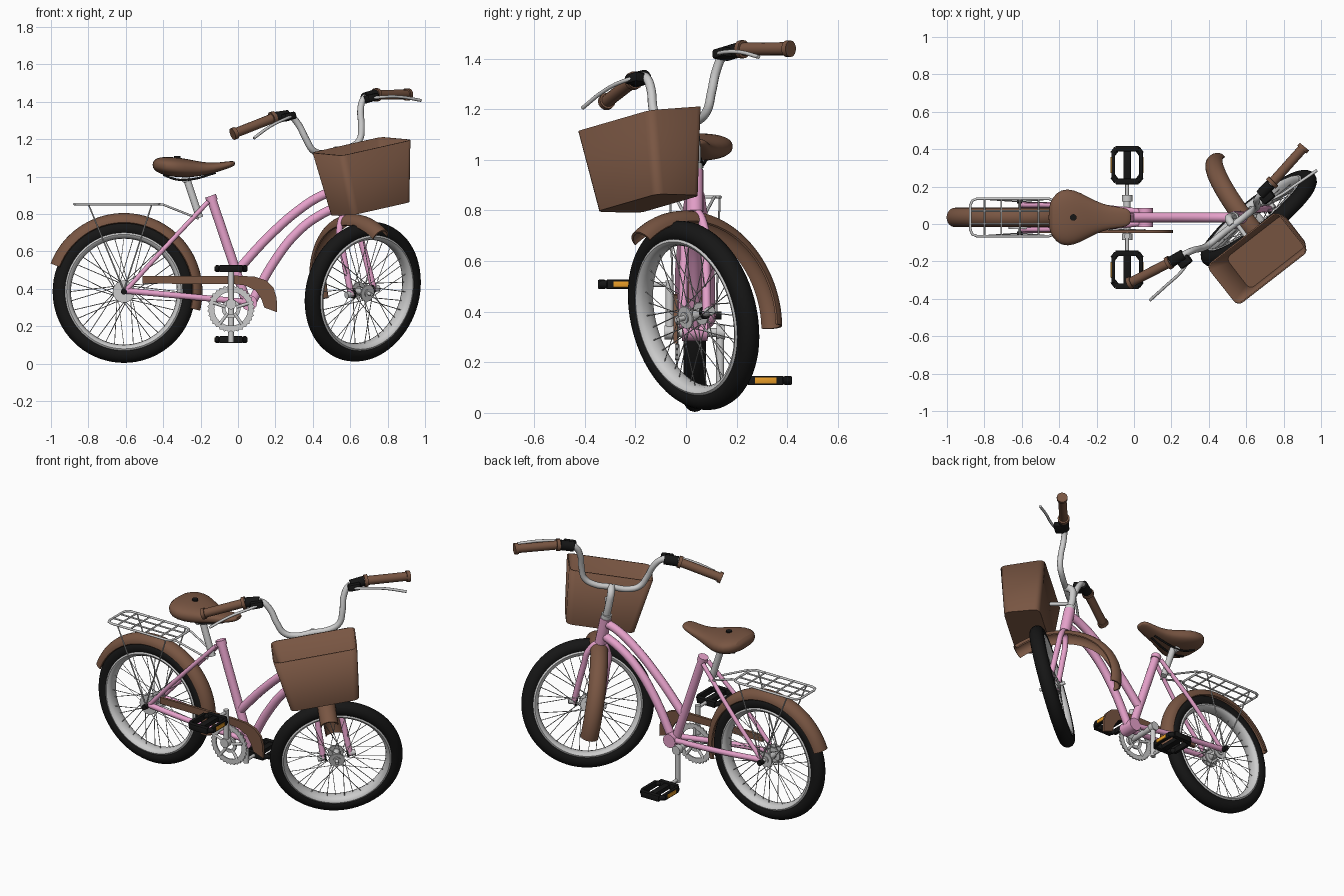
import bpy, bmesh, math
from mathutils import Vector, Matrix

if "Cube" in bpy.data.objects:
    bpy.data.objects.remove(bpy.data.objects["Cube"])

def mat(name, r, g, b):
    m = bpy.data.materials.new(name)
    m.diffuse_color = (r, g, b, 1)
    m.use_nodes = True
    m.node_tree.nodes["Principled BSDF"].inputs["Base Color"].default_value = m.diffuse_color
    return m

PINK, BROWN = mat("pink", .8, .36, .6), mat("brown", .19, .092, .055)
BLACK, WHITE = mat("black", .008, .008, .008), mat("white", .75, .75, .75)
ORANGE = mat("orange", .8, .33, .02)

def axes(o, a, n, b):
    m = Matrix((a, n, b)).transposed().to_4x4()
    m.translation = o
    return m

# Local frames: x forward, y left, z up
FRAME = Matrix.Translation((0, .035, 0))
REAR = Matrix.Translation((-.61, .035, .385))
K = Vector((-.22, 0, .975)).normalized()
R = Matrix.Rotation(math.radians(-52.8), 3, K)
L, F = R @ Vector((0, 1, 0)), R @ Vector((K.z, 0, -K.x))
STEER = axes((.665, .035, .385), F, L, K)
B = Vector((.124, -.156, .98)).normalized()
A = Vector((.783, .622, 0)).normalized()
FRONT = axes((.667, .03, .385), A, B.cross(A), B)

def add(name, me, m, M):
    me.transform(M)
    ob = bpy.data.objects.new(name, me)
    if m:
        me.materials.clear()
        me.materials.append(m)
    bpy.context.collection.objects.link(ob)
    return ob

def from_bm(name, bm, m, M):
    bmesh.ops.recalc_face_normals(bm, faces=bm.faces)
    me = bpy.data.meshes.new(name)
    bm.to_mesh(me)
    bm.free()
    return add(name, me, m, M)

def tube(name, paths, r, m=None, M=FRAME, closed=False, smooth=True, res=3):
    cu = bpy.data.curves.new(name, 'CURVE')
    cu.dimensions, cu.bevel_depth, cu.bevel_resolution = '3D', r, res
    cu.use_fill_caps, cu.resolution_u = True, 6
    for p in paths:
        bez = smooth and len(p) > 2
        s = cu.splines.new('BEZIER' if bez else 'POLY')
        pts = s.bezier_points if bez else s.points
        pts.add(len(p) - 1)
        for q, c in zip(pts, p):
            if bez:
                q.co, q.handle_left_type, q.handle_right_type = c, 'AUTO', 'AUTO'
            else:
                q.co = (*c, 1)
        s.use_cyclic_u = closed
    tmp = bpy.data.objects.new("tmp", cu)
    bpy.context.collection.objects.link(tmp)
    dg = bpy.context.evaluated_depsgraph_get()
    me = bpy.data.meshes.new_from_object(tmp.evaluated_get(dg))
    bpy.data.objects.remove(tmp)
    return add(name, me, m, M)

def lathe(name, prof, m, M, a0=0, a1=360, n=64, teeth=0):
    # revolve a closed (radius, side) profile around the local y axis
    bm, full, rings = bmesh.new(), a1 - a0 >= 360, []
    for i in range(n if full else n + 1):
        t = math.radians(a0 + (a1 - a0) * i / n)
        rings.append([bm.verts.new(((r + (teeth if i % 2 and r > .11 else 0)) * math.cos(t), h,
                                    (r + (teeth if i % 2 and r > .11 else 0)) * math.sin(t))) for r, h in prof])
    k = len(prof)
    for i in range(n):
        p, q = rings[i], rings[(i + 1) % len(rings)]
        for j in range(k):
            bm.faces.new((p[j], p[(j + 1) % k], q[(j + 1) % k], q[j]))
    if not full:
        bm.faces.new(rings[0])
        bm.faces.new(rings[-1])
    return from_bm(name, bm, m, M)

def box(name, c, s, m, M=FRAME, bev=.004):
    bm = bmesh.new()
    bmesh.ops.create_cube(bm, size=1)
    for v in bm.verts:
        v.co = Vector(c) + Vector(a * b for a, b in zip(v.co, s))
    bmesh.ops.bevel(bm, geom=bm.edges[:], offset=bev, segments=2, affect='EDGES', profile=.5)
    return from_bm(name, bm, m, M)

def ell(r, dr, dh, n=16, a=2 * math.pi):
    return [(r + dr * math.sin(a * i / n), dh * math.cos(a * i / n)) for i in range(n + (a < 6))]

def rod(name, p, q, r, m=None, M=FRAME):
    return tube(name, [[p, q]], r, m, M, res=5)

# Wheels: tyre, white rim, crossed spokes, hub
for nm, M in (("rear", REAR), ("front", FRONT)):
    lathe(nm + "_tyre", ell(.336, .045, .044), BLACK, M, n=72)
    lathe(nm + "_rim", ell(.306, .023, .043, 12), WHITE, M, n=72)
    sp = []
    for i in range(36):
        t = 2 * math.pi * i / 36
        h, d = (.04 if i % 2 else -.04), (.9 if i % 4 < 2 else -.9)
        sp.append([(.04 * math.cos(t + d), h, .04 * math.sin(t + d)),
                   (.29 * math.cos(t), h * .2, .29 * math.sin(t))])
    tube(nm + "_spokes", sp, .0022, None, M, res=0)
    rod(nm + "_hub", (0, -.05, 0), (0, .05, 0), .022, None, M)
    for s in (-1, 1):
        rod(nm + "_hub_flange", (0, s * .036, 0), (0, s * .044, 0), .045, None, M)
    rod(nm + "_axle", (0, -.08, 0), (0, .08, 0), .01, None, M)
rod("rear_sprocket", (0, -.062, 0), (0, -.052, 0), .06, None, REAR)
for s in (-1, 1):
    rod("rear_axle_nut", (0, s * .075, 0), (0, s * .105, 0), .016, BLACK, REAR)

# Fenders
guard = ell(.37, .05, .052, 12, math.pi) + ell(.365, .045, .046, 12, math.pi)[::-1]
lathe("rear_fender", guard, BROWN, REAR, -14, 159)
lathe("front_fender", guard, BROWN, STEER, 45, 179)

# Frame
tube("upper_tube", [[(.54, 0, .93), (.45, 0, .9), (.33, 0, .825), (.17, 0, .685), (-.01, 0, .49)]], .026, PINK)
tube("lower_tube", [[(.56, 0, .85), (.44, 0, .795), (.32, 0, .705), (.19, 0, .54), (.07, 0, .32)]], .026, PINK)
rod("seat_tube", (-.144, 0, .888), (.045, 0, .33), .026, PINK)
rod("seat_tube_collar", (-.147, 0, .897), (-.137, 0, .868), .031, PINK)
rod("bottom_bracket", (.06, -.05, .325), (.06, .05, .325), .042, PINK)
tube("chain_stays", [[(-.6, s * .066, .39), (-.3, s * .062, .362), (.04, s * .03, .33)] for s in (-1, 1)], .017, PINK)
tube("seat_stays", [[(-.6, s * .066, .39), (-.4, s * .062, .61), (-.16, s * .025, .865)] for s in (-1, 1)], .013, PINK)
rod("head_tube", (0, 0, .42), (0, 0, .59), .034, PINK, STEER)

# Fork
tube("fork", [[(0, -.078, -.01), (0, -.068, .25), (0, -.055, .36), (0, 0, .415), (0, .055, .36), (0, .068, .25), (0, .078, -.01)]],
     .018, PINK, STEER)
for s in (-1, 1):
    rod("fork_nut", (0, s * .07, 0), (0, s * .11, 0), .018, None, STEER)
    rod("fork_washer", (0, s * .06, 0), (0, s * .07, 0), .026, BLACK, STEER)

# Stem and handlebar
rod("stem_collar", (0, 0, .585), (0, 0, .615), .03, None, STEER)
tube("stem", [[(0, 0, .58), (0, 0, .7), (.015, 0, .75), (.055, 0, .77)]], .022, None, STEER)
half = [(.055, .1, .768), (.06, .16, .795), (.062, .19, .86), (.055, .215, .95), (.05, .25, 1.0), (.044, .3, 1.015), (.02, .43, 1.0)]
tube("handlebar", [[(u, -v, w) for u, v, w in half[::-1]] + [(.055, 0, .767)] + half], .018, None, STEER)
for s in (-1, 1):
    rod("grip", (.035, s * .355, 1.01), (-.015, s * .6, .975), .026, BROWN, STEER)
    rod("grip_end", (-.011, s * .585, .977), (-.016, s * .605, .974), .033, BROWN, STEER)
    rod("grip_collar", (.036, s * .345, 1.011), (.033, s * .365, 1.009), .036, BROWN, STEER)
    rod("brake_clamp", (.048, s * .265, 1.006), (.037, s * .345, 1.011), .03, BLACK, STEER)
    box("brake_mount", (.075, s * .285, 1.0), (.06, .075, .04), BLACK, STEER, .01)
    tube("brake_lever", [[(.085, s * .25, 1.0), (.11, s * .33, .992), (.117, s * .45, .97), (.12, s * .575, .928)]],
         .008, None, STEER)

# Basket: open tapered box with rounded corners
bm = bmesh.new()
lo = [bm.verts.new(c) for c in ((.12, -.2, .435), (.34, -.2, .41), (.34, .2, .41), (.12, .2, .435))]
hi = [bm.verts.new(c) for c in ((.14, -.245, .785), (.41, -.245, .732), (.41, .245, .732), (.14, .245, .785))]
bm.faces.new(lo)
for i in range(4):
    bm.faces.new((lo[i], lo[(i + 1) % 4], hi[(i + 1) % 4], hi[i]))
ed = [bm.edges.get((lo[i], hi[i])) for i in range(4)]
bmesh.ops.bevel(bm, geom=ed, offset=.035, segments=4, affect='EDGES', profile=.5)
basket = from_bm("basket", bm, BROWN, STEER)
sol = basket.modifiers.new("thickness", 'SOLIDIFY')
sol.thickness, sol.offset = .008, -1
rod("basket_bracket", (0, 0, .64), (.13, 0, .64), .012, None, STEER)

# Seat: lofted oval sections (x, half width, top, bottom)
bm, rings, n = bmesh.new(), [], 24
for x, hw, zt, zb in ((-.457, .05, 1.075, 1.05), (-.44, .105, 1.1, 1.025), (-.39, .155, 1.107, 1.005), (-.32, .15, 1.103, .995),
                      (-.25, .113, 1.09, .995), (-.17, .07, 1.073, 1.008), (-.09, .057, 1.076, 1.03), (-.035, .05, 1.085, 1.05),
                      (-.015, .025, 1.08, 1.06)):
    rg = []
    for i in range(n):
        c, s = math.cos(2 * math.pi * i / n), math.sin(2 * math.pi * i / n)
        rg.append(bm.verts.new((x, hw * math.copysign(abs(c) ** .8, c), (zt + zb) / 2 + (zt - zb) / 2 * math.copysign(abs(s) ** .8, s))))
    rings.append(rg)
for p, q in zip(rings, rings[1:]):
    for i in range(n):
        bm.faces.new((p[i], p[(i + 1) % n], q[(i + 1) % n], q[i]))
bm.faces.new(rings[0])
bm.faces.new(rings[-1])
seat = from_bm("seat", bm, BROWN, FRAME)
seat.modifiers.new("round", 'SUBSURF').levels = 1
rod("seat_button", (-.325, 0, 1.09), (-.325, 0, 1.109), .018, BLACK)
rod("seat_post", (-.282, 0, 1.01), (-.205, 0, .78), .02)
rod("seat_clamp", (-.285, -.035, .985), (-.285, .035, .985), .018)
tube("seat_rails", [[(-.4, s * .05, 1.01), (-.33, s * .035, .985), (-.25, s * .03, .985), (-.12, s * .015, 1.02)] for s in (-1, 1)],
     .006, BLACK)

# Rear rack
x0, x1, y, z, c = -.875, -.42, .1, .853, .035
tube("rack_loop", [[(x0 + c, -y, z), (x1 - c, -y, z), (x1 - .01, -y + .01, z), (x1, -y + c, z), (x1, y - c, z), (x1 - .01, y - .01, z),
                    (x1 - c, y, z), (x0 + c, y, z), (x0 + .01, y - .01, z), (x0, y - c, z), (x0, -y + c, z), (x0 + .01, -y + .01, z)]],
     .007, closed=True, smooth=False)
tube("rack_bars", [[(x0, s * .034, z), (x1, s * .034, z)] for s in (-1, 1)] +
     [[(x, -y, z), (x, y, z)] for x in (-.8, -.71, -.61, -.51)], .005)
tube("rack_stays", [[(x, s * .098, z), (-.61, s * .085, .39)] for s in (-1, 1) for x in (-.8, -.46)], .004)
tube("rack_arms", [[(-.43, s * .08, z), (-.4, s * .075, .85), (-.21, s * .035, .775)] for s in (-1, 1)], .006, smooth=False)

# Crank set
CR = FRAME @ Matrix.Translation((-.037, 0, .318))
RING = CR @ Matrix.Translation((0, -.07, -.025))
lathe("chainring", [(.09, -.004), (.118, -.004), (.118, .004), (.09, .004)], None, RING, n=64, teeth=.009)
lathe("chainring_inner", [(.03, -.005), (.05, -.005), (.05, .005), (.03, .005)], None, RING, n=32)
tube("chainring_arms", [[(.03 * math.cos(t), 0, .03 * math.sin(t)), (.1 * math.cos(t), 0, .1 * math.sin(t))]
                        for t in [2 * math.pi * i / 5 + .3 for i in range(5)]], .009, None, RING)
rod("crank_axle", (0, -.11, 0), (0, .11, 0), .018, None, CR)
for s in (-1, 1):
    h = -s * .19
    rod("crank_arm", (0, s * .1, -h * .08), (0, s * .1, h * 1.08), .016, None, CR)
    rod("crank_boss", (0, s * .085, 0), (0, s * .12, 0), .028, None, CR)
    rod("pedal_spindle", (0, s * .095, h), (0, s * .37, h), .01, None, CR)
    P = CR @ Matrix.Translation((0, s * .28, h))
    box("pedal_core", (0, 0, 0), (.04, .18, .028), BLACK, P)
    for e in (-1, 1):
        box("pedal_end", (0, e * .088, 0), (.125, .03, .037), BLACK, P)
        box("pedal_side", (e * .074, 0, 0), (.02, .14, .037), BLACK, P)
        box("pedal_reflector", (e * .085, 0, 0), (.008, .085, .024), ORANGE, P, .002)
        for d in (-1, 1):
            rod("pedal_corner", (e * .055, d * .088, 0), (e * .076, d * .06, 0), .016, BLACK, P)

# Chain guard
bm = bmesh.new()
out = [(-.51, .468), (0, .47), (.09, .465), (.15, .445), (.19, .405), (.207, .35), (.208, .275),
       (.14, .3), (.125, .345), (.095, .39), (.04, .418), (-.02, .425), (-.51, .428)]
f = bm.faces.new([bm.verts.new((x, -.084, z)) for x, z in out])
ex = bmesh.ops.extrude_face_region(bm, geom=[f])
for v in ex["geom"]:
    if isinstance(v, bmesh.types.BMVert):
        v.co.y += .016
from_bm("chain_guard", bm, BROWN, FRAME)

# Smooth shading with sharp edges kept
for ob in bpy.context.scene.objects:
    ob.select_set(True)
    bpy.context.view_layer.objects.active = ob
bpy.ops.object.shade_smooth_by_angle(angle=math.radians(40))
